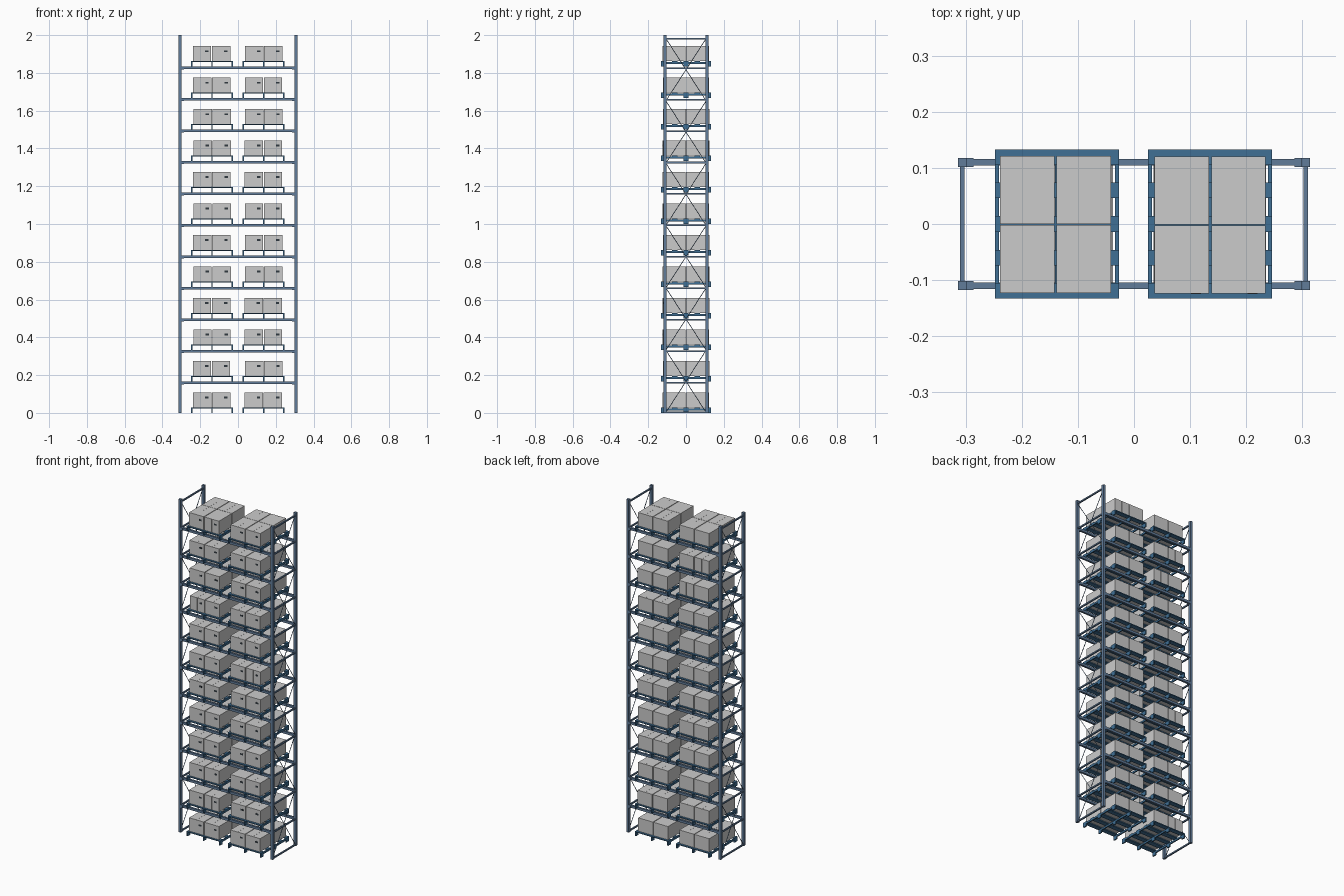
import bpy, bmesh, math, random
from mathutils import Matrix, Vector

if "Cube" in bpy.data.objects:
    bpy.data.objects.remove(bpy.data.objects["Cube"])

random.seed(4)
LEVELS, PITCH = 12, 0.1667
POST_X, POST_Y = 0.306, 0.110
PALLET_H = 0.028


def material(name, rgb):
    m = bpy.data.materials.new(name)
    m.diffuse_color = (*rgb, 1)
    m.use_nodes = True
    m.node_tree.nodes["Principled BSDF"].inputs["Base Color"].default_value = m.diffuse_color
    return m


BLUE = material("pallet_blue", (0.05, 0.16, 0.30))
STEEL = material("rack_steel", (0.12, 0.20, 0.32))
DARK = material("dark", (0.03, 0.04, 0.05))


def boxes_mesh(name, boxes, mat=None):
    """One mesh from (x0, x1, y0, y1, z0, z1) boxes."""
    bm = bmesh.new()
    for x0, x1, y0, y1, z0, z1 in boxes:
        centre = Matrix.Translation(((x0 + x1) / 2, (y0 + y1) / 2, (z0 + z1) / 2))
        bmesh.ops.create_cube(bm, size=1, matrix=centre @ Matrix.Diagonal((x1 - x0, y1 - y0, z1 - z0, 1)))
    me = bpy.data.meshes.new(name)
    bm.to_mesh(me)
    bm.free()
    if mat:
        me.materials.append(mat)
    return me


def place(name, mesh, loc=(0, 0, 0)):
    ob = bpy.data.objects.new(name, mesh)
    ob.location = loc
    bpy.context.collection.objects.link(ob)
    return ob


def rod_mesh(name, pairs, radius, mat):
    bm = bmesh.new()
    for a, b in pairs:
        a, b = Vector(a), Vector(b)
        d = b - a
        rot = d.to_track_quat('Z', 'Y').to_matrix().to_4x4()
        bmesh.ops.create_cone(bm, segments=6, radius1=radius, radius2=radius, depth=d.length,
                              cap_ends=True, matrix=Matrix.Translation((a + b) / 2) @ rot)
    me = bpy.data.meshes.new(name)
    bm.to_mesh(me)
    bm.free()
    me.materials.append(mat)
    return me


# Upright posts
post = boxes_mesh("post", [(-.008, .008, -.008, .008, 0, 2)], STEEL)
for sx in (-1, 1):
    for sy in (-1, 1):
        place("upright_post", post, (sx * POST_X, sy * POST_Y, 0))

# Side frames: horizontal struts and crossed diagonal rods
strut_z = [0.004, 1.982] + [k * PITCH - 0.008 for k in range(1, LEVELS)]
struts = boxes_mesh("struts", [(-.004, .004, -.104, .104, z - .004, z + .004) for z in strut_z], STEEL)
bay = 1.98 / 6
diagonals = []
for i in range(6):
    lo, hi = i * bay + .006, (i + 1) * bay - .002
    diagonals += [((-.002, -.104, lo), (-.002, .104, hi)), ((.002, .104, lo), (.002, -.104, hi))]
rods = rod_mesh("rods", diagonals, 0.0018, STEEL)
for sx in (-1, 1):
    place("frame_struts", struts, (sx * POST_X, 0, 0))
    place("frame_braces", rods, (sx * POST_X, 0, 0))

# Load beams with end brackets
beam = boxes_mesh("beam", [(-.298, .298, -.006, .006, -.014, 0),
                           (-.300, -.286, -.008, .008, -.017, 0),
                           (.286, .300, -.008, .008, -.017, 0)], STEEL)
for k in range(1, LEVELS):
    for sy in (-1, 1):
        place("load_beam", beam, (0, sy * POST_Y, k * PITCH))

# Pallet: five deck boards on three notched stringers
parts = [(-.1105, .1105, y - w, y + w, .023, PALLET_H)
         for y, w in ((-.119, .014), (-.06, .014), (0, .014), (.06, .014), (.119, .014))]
for x in (-.107, 0, .107):
    parts.append((x - .0035, x + .0035, -.133, .133, .013, .0235))
    for y in (-.121, 0, .121):
        parts.append((x - .0035, x + .0035, y - .012, y + .012, 0, .0135))
pallet = boxes_mesh("pallet", parts, BLUE)

# Carton with a centre seam strip, and a dark hand hole on the front cartons
W, D, H = 0.0485, 0.0605, 0.080
carton = boxes_mesh("carton", [(-W, W, -D, D, 0, H),
                               (-.001, .001, -D - .0003, D + .0003, 0, H + .0003)])
hole = boxes_mesh("hole", [(.016, .034, -D - .0006, -D + .001, .048, .058)], DARK)

for k in range(LEVELS):
    z = k * PITCH
    for px in (-.1375, .1355):
        place("pallet", pallet, (px, 0, z))
        sx = random.uniform(-.003, .001)
        sy = random.uniform(-.002, .002)
        for bx in (-.0505, .0505):
            for by in (-.0615, .0615):
                loc = (px + bx + sx, by + sy, z + PALLET_H)
                place("carton", carton, loc)
                if by < 0:
                    place("carton_hand_hole", hole, loc)
